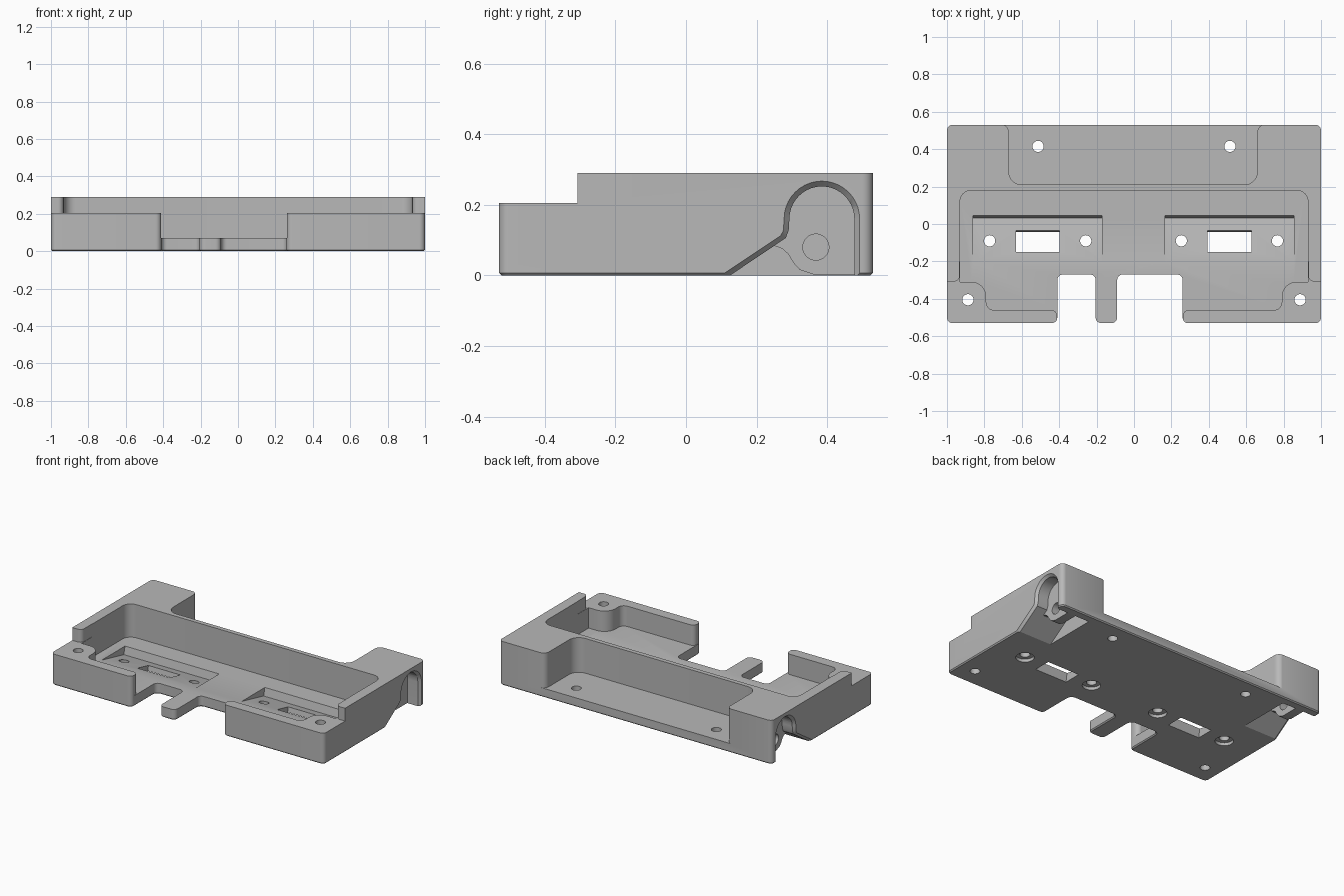
import bpy, bmesh, math
from mathutils import Vector

if "Cube" in bpy.data.objects:
    bpy.data.objects.remove(bpy.data.objects["Cube"], do_unlink=True)

grey = bpy.data.materials.new("plain_grey")
grey.use_nodes = True
grey.diffuse_color = (0.48, 0.48, 0.48, 1)
grey.node_tree.nodes["Principled BSDF"].inputs["Base Color"].default_value = (0.48, 0.48, 0.48, 1)


def rounded(pts, n=8):
    """Outline from (x, y, radius) corners, all square where a radius is given."""
    out = []
    for i, p in enumerate(pts):
        v = Vector(p[:2])
        r = p[2] if len(p) > 2 else 0
        if not r:
            out.append(tuple(v))
            continue
        a = (Vector(pts[i - 1][:2]) - v).normalized()
        b = (Vector(pts[(i + 1) % len(pts)][:2]) - v).normalized()
        for k in range(n + 1):
            t = k / n * math.pi / 2
            out.append(tuple(v + a * r * (1 - math.sin(t)) + b * r * (1 - math.cos(t))))
    return out


def circle(cx, cy, r, n=32):
    return [(cx + r * math.cos(2 * math.pi * k / n), cy + r * math.sin(2 * math.pi * k / n)) for k in range(n)]


def rect(x0, x1, y0, y1):
    return [(x0, y0), (x1, y0), (x1, y1), (x0, y1)]


def prism(name, prof, a, b, axis="z", prof2=None, chamfer=0):
    """Solid between two levels; axis x reads the profile as (y, z)."""
    place = (lambda p, t: (p[0], p[1], t)) if axis == "z" else (lambda p, t: (t, p[0], p[1]))
    bm = bmesh.new()
    lo = [bm.verts.new(place(p, a)) for p in prof]
    hi = [bm.verts.new(place(p, b)) for p in (prof2 or prof)]
    bottom = bm.faces.new(lo)
    bm.faces.new(hi)
    n = len(lo)
    for i in range(n):
        j = (i + 1) % n
        bm.faces.new((lo[i], lo[j], hi[j], hi[i]))
    bmesh.ops.recalc_face_normals(bm, faces=bm.faces)
    if chamfer:
        bmesh.ops.bevel(bm, geom=list(bottom.edges), offset=chamfer, segments=1, affect="EDGES")
    me = bpy.data.meshes.new(name)
    bm.to_mesh(me)
    bm.free()
    me.materials.append(grey)
    ob = bpy.data.objects.new(name, me)
    bpy.context.collection.objects.link(ob)
    return ob


def select(ob):
    bpy.ops.object.select_all(action="DESELECT")
    ob.select_set(True)
    bpy.context.view_layer.objects.active = ob


def cut(target, *args, **kw):
    cutter = prism("cutter", *args, **kw)
    cutter.hide_render = True
    mod = target.modifiers.new("cut", "BOOLEAN")
    mod.operation = "DIFFERENCE"
    mod.solver = "EXACT"
    mod.object = cutter
    select(target)
    bpy.ops.object.modifier_apply(modifier=mod.name)
    bpy.data.objects.remove(cutter, do_unlink=True)


# Block with the front notches and centre tab
R = 0.03
body = prism("tray_body", rounded([
    (-1, -.53, R), (-.41, -.53, R), (-.41, -.27, R), (-.205, -.27, R), (-.205, -.53, R), (-.09, -.53, R),
    (-.09, -.27, R), (.26, -.27, R), (.26, -.53, R), (1, -.53, R), (1, .53, R), (-1, .53, R)]),
    0, .29, chamfer=.007)

# Lower front tier
cut(body, rounded([(-1.2, -.7), (1.2, -.7), (1.2, -.307), (.932, -.307, R), (.932, -.2),
                   (-.932, -.2), (-.932, -.307, R), (-1.2, -.307)]), .205, .4)
# Front pocket, leaving the corner posts
cut(body, rounded([(.93, .18, .06), (.93, -.309), (.79, -.309, .08), (.79, -.46, .04), (.262, -.46, R),
                   (.262, -.7), (-.412, -.7), (-.412, -.46, R), (-.79, -.46, .04), (-.79, -.309, .08),
                   (-.93, -.309), (-.93, .18, .06)]), .07, .4)
# Rear pocket with a flared mouth
cut(body, rounded([(-.67, .21, .07), (.66, .21, .07), (.66, .532, .04), (.9, .532), (.9, .7),
                   (-.9, .7), (-.9, .532), (-.67, .532, .04)]), .06, .4)

# Tilted recesses with a slot and two countersunk screw holes each
for cx in (-.515, .51):
    cut(body, [(-.208, .072), (.033, .018), (.046, .072), (.05, .09), (-.208, .09)],
        cx - .345, cx + .345, axis="x")
    cut(body, [(-.16, -.02), (-.144, .09), (-.024, .09), (-.046, -.02)], cx - .117, cx + .117, axis="x")
    for dx in (-.257, .257):
        cut(body, circle(cx + dx, -.09, .03), -.1, .2)
        cut(body, circle(cx + dx, -.09, .055), -.1, .02)

# Mounting holes
for sx in (-1, 1):
    cut(body, circle(sx * .888, -.405, .03), -.1, .4)
    cut(body, circle(sx * .513, .415, .03), -.1, .4)


def hinge_profile(d):
    """Side cavity outline (y, z), drawn in by d."""
    arc = [(.385 + (.107 - d) * math.cos(math.pi * (1 - k / 20)),
            .16 + (.107 - d) * math.sin(math.pi * (1 - k / 20))) for k in range(21)]
    return [(.07 + 1.7 * d, -.02), (.268 + d, .112 - .4 * d), (.276 + d, .128)] + arc + [(.492 - d, -.02)]


# Side hinge cavities with chamfered rims and pierced ears
ear_arc = [(.385 + .1 * math.cos(math.pi * k / 20), .16 + .1 * math.sin(math.pi * k / 20)) for k in range(21)]
ear_profile = [(.36, .003), (.485, .003)] + ear_arc + [
    (.278, .12), (.235, .09), (.25, .084), (.272, .076), (.29, .06), (.304, .036), (.322, .016)]
parts = [body]
for s, side in ((1, "left"), (-1, "right")):
    cut(body, hinge_profile(.015), s * .75, s * 1.05, axis="x")
    cut(body, hinge_profile(.01875), s * .98, s * 1.004, axis="x", prof2=hinge_profile(-.00375))
    ear = prism("hinge_ear_" + side, ear_profile, s * .85, s * .91, axis="x")
    cut(ear, circle(.368, .08, .037), s * .8, s * 1, axis="x")
    parts.append(ear)

for ob in parts:
    select(ob)
    bpy.ops.object.shade_smooth_by_angle(angle=math.radians(25))
